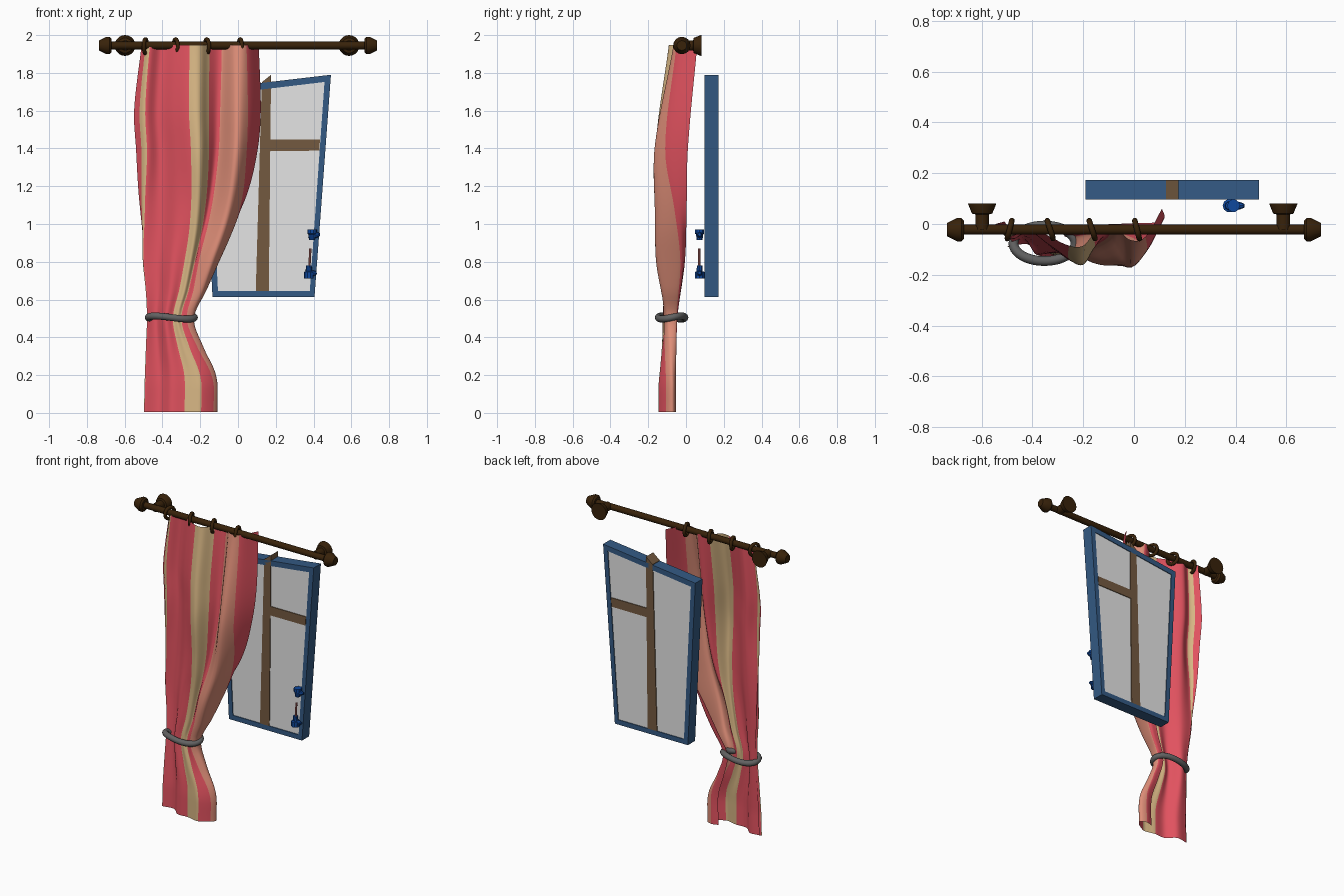
import bpy, bmesh, math
from mathutils import Vector, Matrix

if "Cube" in bpy.data.objects:
    bpy.data.objects.remove(bpy.data.objects["Cube"])


def mat(name, r, g, b):
    lin = lambda c: (c / 255 / 12.92) if c < 11 else ((c / 255 + 0.055) / 1.055) ** 2.4
    m = bpy.data.materials.new(name)
    m.diffuse_color = (lin(r), lin(g), lin(b), 1)
    m.use_nodes = True
    m.node_tree.nodes["Principled BSDF"].inputs["Base Color"].default_value = m.diffuse_color
    return m


CRIMSON = mat("crimson cloth", 225, 82, 95)
TAN = mat("tan cloth", 215, 182, 132)
SALMON = mat("salmon cloth", 222, 142, 120)
BLUE = mat("frame blue", 52, 90, 132)
WOOD = mat("mullion brown", 116, 90, 64)
GLASS = mat("pale glass", 229, 229, 229)
DARK = mat("dark rod brown", 56, 34, 10)
LATCH = mat("latch blue", 14, 72, 158)
GREY = mat("tie grey", 98, 98, 98)
ROSE = mat("stay rose", 190, 110, 105)


def make(name, verts, faces, mats, smooth=None, fix=True):
    me = bpy.data.meshes.new(name)
    me.from_pydata([tuple(v) for v in verts], [], faces)
    for m in mats:
        me.materials.append(m)
    if fix:
        bm = bmesh.new()
        bm.from_mesh(me)
        bmesh.ops.recalc_face_normals(bm, faces=bm.faces)
        bm.to_mesh(me)
        bm.free()
    ob = bpy.data.objects.new(name, me)
    bpy.context.collection.objects.link(ob)
    if smooth:
        bpy.ops.object.select_all(action='DESELECT')
        ob.select_set(True)
        bpy.context.view_layer.objects.active = ob
        bpy.ops.object.shade_smooth_by_angle(angle=math.radians(smooth))
    return ob


def lathe(name, profile, start, axis, m, n=16, smooth=35):
    """Solid of revolution: profile of (distance along axis, radius)."""
    q = Vector((0, 0, 1)).rotation_difference(Vector(axis))
    vs = [Vector(start) + q @ Vector((r * math.cos(2 * math.pi * k / n),
                                      r * math.sin(2 * math.pi * k / n), d))
          for d, r in profile for k in range(n)]
    fs = [(i * n + k, i * n + (k + 1) % n, (i + 1) * n + (k + 1) % n, (i + 1) * n + k)
          for i in range(len(profile) - 1) for k in range(n)]
    fs += [tuple(range(n)), tuple(range(len(vs) - n, len(vs)))]
    return make(name, vs, fs, [m], smooth)


def prism(name, polys, y0, y1, m):
    """Front-view polygons (x, z) pushed from y0 to y1."""
    vs, fs = [], []
    for p in polys:
        b, n = len(vs), len(p)
        vs += [(x, y0, z) for x, z in p] + [(x, y1, z) for x, z in p]
        fs += [tuple(range(b, b + n)), tuple(range(b + n, b + 2 * n))]
        fs += [(b + i, b + (i + 1) % n, b + n + (i + 1) % n, b + n + i) for i in range(n)]
    return make(name, vs, fs, [m])


def hoop(name, path, normal, r, m, n=32, k=10):
    """Closed tube along path(angle), lying roughly across normal."""
    vs, normal = [], Vector(normal).normalized()
    for i in range(n):
        a = 2 * math.pi * i / n
        out = (path(a + .01) - path(a - .01)).cross(normal).normalized()
        vs += [path(a) + r * (out * math.cos(t) + normal * math.sin(t))
               for t in (2 * math.pi * j / k for j in range(k))]
    fs = [(i * k + j, i * k + (j + 1) % k, (i + 1) % n * k + (j + 1) % k, (i + 1) % n * k + j)
          for i in range(n) for j in range(k)]
    return make(name, vs, fs, [m], 60)


def spline(knots, vals, t):
    """Smooth curve through values at increasing knots."""
    t = min(max(t, knots[0]), knots[-1])
    i = max(j for j in range(len(knots) - 1) if knots[j] <= t)

    def slope(j):
        a, b = max(j - 1, 0), min(j + 1, len(knots) - 1)
        return (vals[b] - vals[a]) / (knots[b] - knots[a])
    h = knots[i + 1] - knots[i]
    s = (t - knots[i]) / h
    return ((2 * s**3 - 3 * s**2 + 1) * vals[i] + (s**3 - 2 * s**2 + s) * h * slope(i)
            + (3 * s**2 - 2 * s**3) * vals[i + 1] + (s**3 - s**2) * h * slope(i + 1))


# --- Rod, finials, wall brackets, rings
RY, RZ = -0.022, 1.945
lathe("rod", [(0, .02), (1.38, .02)], (-.69, RY, RZ), (1, 0, 0), DARK)
for s, side in ((-1, "left"), (1, "right")):
    lathe(side + "_finial", [(0, .036), (.01, .046), (.026, .046), (.067, .026)],
          (s * .67, RY, RZ), (s, 0, 0), DARK)
for bx, side in ((-.598, "left"), (.588, "right")):
    lathe(side + "_bracket", [(0, .027), (.06, .027), (.063, .04), (.1, .055), (.103, .055)],
          (bx, RY, RZ), (0, 1, 0), DARK, 20)
for i, (rx, yaw) in enumerate(((-.49, -14), (-.33, 18), (-.165, 18), (.012, 14))):
    turn = Matrix.Rotation(math.radians(yaw), 3, 'Z')
    hoop(f"curtain_ring_{i + 1}",
         lambda a: Vector((rx, RY, RZ - .004)) + turn @ Vector((0, .037 * math.cos(a), .037 * math.sin(a))),
         turn @ Vector((1, 0, 0)), .011, DARK, 20, 8)

# --- Curtain: outline of the sides, then fold sections at six heights
EZ = [0, .2, .35, .5, .65, .8, 1, 1.2, 1.4, 1.6, 1.95]
LEFT = [-.495, -.49, -.485, -.48, -.485, -.5, -.512, -.528, -.54, -.55, -.51]
RIGHT = [-.11, -.115, -.18, -.23, -.165, -.1, -.01, .06, .105, .12, .11]
SZ = [.15, .51, .8, 1.07, 1.4, 1.95]
ACROSS = [(.03, 0, .2, .36, .55, .67, .78, .95, 1, .9, .78),
          (.03, 0, .2, .38, .54, .64, .72, .83, .97, .97, .82),
          (.02, 0, .2, .38, .54, .62, .68, .73, .92, 1, .88),
          (0, .045, .2, .36, .5, .575, .64, .7, .87, .98, .99),
          (0, .09, .2, .33, .45, .53, .6, .68, .81, .91, 1),
          (0, .07, .17, .29, .41, .5, .58, .685, .79, .895, 1)]
DEPTH = [(-.08, -.09, -.08, -.13, -.13, -.14, -.143, -.105, -.07, -.053, -.065),
         (-.06, -.07, -.06, -.12, -.11, -.12, -.11, -.118, -.1, -.05, -.045),
         (-.04, -.05, -.05, -.11, -.11, -.125, -.1, -.12, -.155, -.03, -.006),
         (-.02, -.05, -.04, -.1, -.13, -.14, -.09, -.08, -.165, -.06, .003),
         (-.01, -.06, -.03, -.09, -.145, -.158, -.09, -.05, -.165, -.11, .01),
         (.01, -.04, -.01, -.05, -.085, -.085, -.03, 0, -.06, -.05, .06)]
# stripe colours column by column, six columns to each fold span
STRIPE = [0] * 3 + [1] * 3 + [0] * 18 + [1] * 12 + [0] * 6 + [2] * 12 + [0] * 6
SUB, ROWS, cols = 6, 64, len(STRIPE)
verts = []
for r in range(ROWS + 1):
    z = .005 + 1.942 * r / ROWS
    lo, hi = spline(EZ, LEFT, z), spline(EZ, RIGHT, z)
    fx = [spline(SZ, [row[k] for row in ACROSS], z) for k in range(11)]
    fy = [spline(SZ, [row[k] for row in DEPTH], z) for k in range(11)]
    for c in range(cols + 1):
        u = c / SUB
        verts.append((lo + (hi - lo) * spline(range(11), fx, u), spline(range(11), fy, u), z))
W = cols + 1
faces = [(r * W + c, r * W + c + 1, (r + 1) * W + c + 1, (r + 1) * W + c)
         for r in range(ROWS) for c in range(cols)]
curtain = make("curtain", verts, faces, [CRIMSON, TAN, SALMON], 80, fix=False)
for p in curtain.data.polygons:
    p.material_index = STRIPE[p.index % cols]

# --- Tie band around the gathered cloth
hoop("tie_band", lambda a: Vector((-.353 + .122 * math.cos(a), -.076 + .07 * math.sin(a),
                                   .505 + .008 * math.sin(2 * a))), (0, 0, 1), .019, GREY, 40)

# --- Crooked window: mitred frame, nearly flush pane, mullion and transom
outer = [(-.19, 1.71), (.492, 1.79), (.405, .613), (-.135, .613)]
inner = [(-.157, 1.678), (.458, 1.752), (.38, .645), (-.106, .645)]
prism("window_frame", [[outer[i], outer[(i + 1) % 4], inner[(i + 1) % 4], inner[i]] for i in range(4)],
      .097, .173, BLUE)
prism("window_glass", [inner], .102, .168, GLASS)
prism("mullion", [[(.094, .645), (.163, .645), (.175, 1.79), (.126, 1.75)]], .097, .173, WOOD)
prism("transom", [[(.166, 1.387), (.43, 1.388), (.434, 1.447), (.168, 1.447)]], .097, .173, WOOD)

# --- Window latch: two knobs with side nubs and a thin stay
for name, x, z, prof in (("upper", .392, .915, [(0, .016), (.03, .02), (.034, .025), (.056, .025)]),
                         ("lower", .375, .712, [(0, .026), (.034, .026), (.038, .017), (.068, .015)])):
    lathe(name + "_latch_knob", prof, (x, .072, z), (0, 0, 1), LATCH, 10)
    lathe(name + "_latch_nub", [(0, .015), (.025, .015), (.042, .008)],
          (x, .072, z + .025), (1, 0, .1), LATCH, 8)
lathe("latch_stay", [(0, .006), (.1, .006)], (.378, .07, .77), (.05, 0, 1), ROSE, 8)
